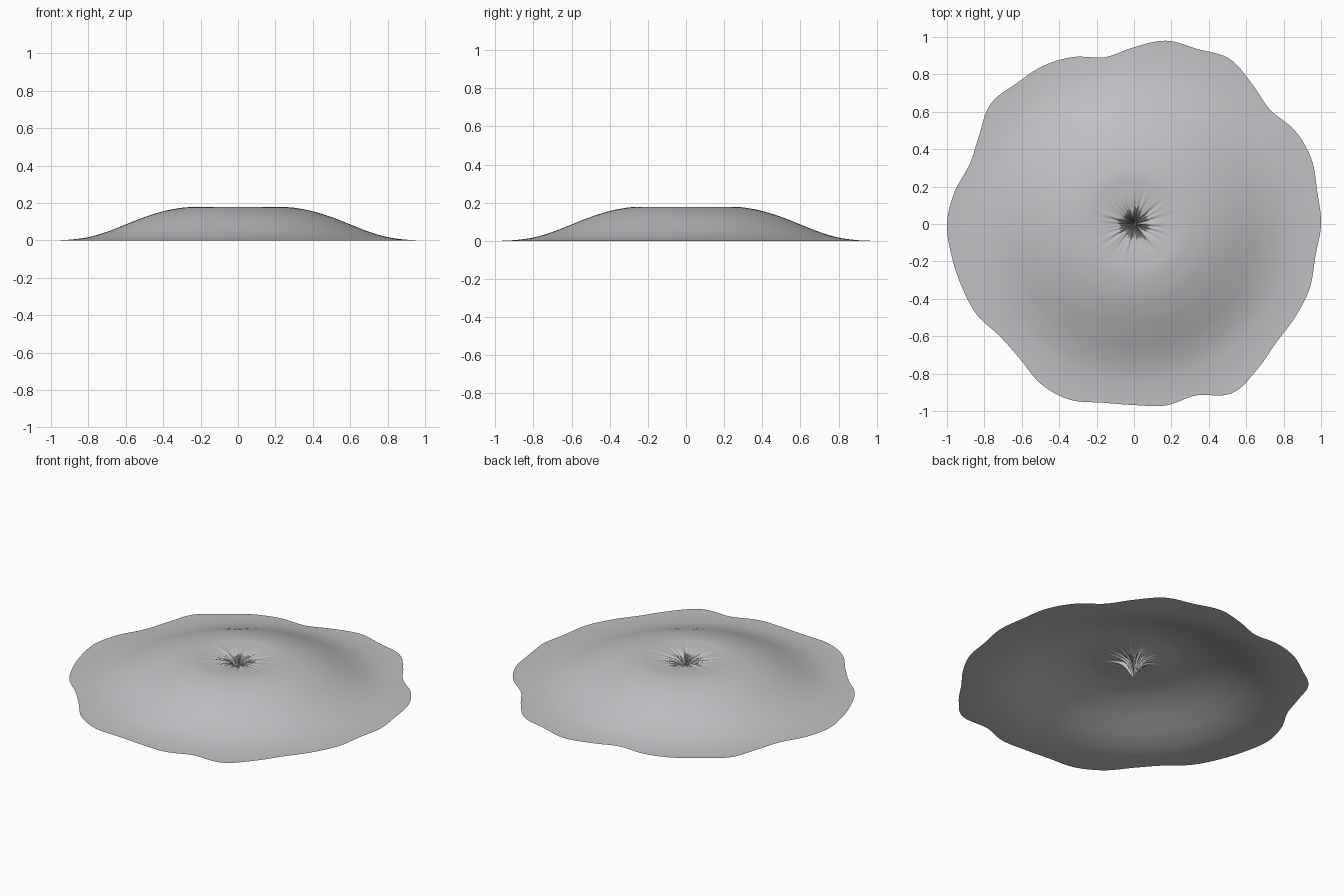
import bpy, bmesh, math, random

old_cube = bpy.data.objects.get("Cube")
if old_cube:
    bpy.data.objects.remove(old_cube, do_unlink=True)

random.seed(4)
SEGMENTS = 288
RINGS = 110

# Wavy outline radius, in hundredths, every ten degrees from +x
OUTLINE = [100, 99.5, 101, 99.5, 95, 98, 102, 99.5, 99.5, 94.5, 90.5, 95,
           97.5, 98, 100, 95.5, 93.5, 97.5, 100, 99, 98, 97, 93.5, 94.5,
           99, 100, 97, 96.8, 98.5, 97.5, 104.5, 102, 99, 99.5, 100, 98.5]

# Mound profile (radius, height), from the pinched centre to the flat brim
PROFILE = [(0, .05), (.03, .125), (.06, .154), (.1, .166), (.15, .173),
           (.2, .176), (.26, .178), (.32, .172), (.4, .156), (.5, .125),
           (.6, .086), (.7, .047), (.8, .019), (.9, .006), (1, 0), (1.1, 0)]

# Overlapping waves that wrinkle the pinched centre
WAVES = [(n, random.uniform(0, math.tau)) for n in (3, 7, 11, 16, 23, 31)]


def spline(a, b, c, d, t):
    """Catmull-Rom blend between b and c."""
    return b + t / 2 * (c - a + t * (2*a - 5*b + 4*c - d + t * (3*(b - c) + d - a)))


def edge_radius(angle):
    pos = angle / math.tau * len(OUTLINE)
    i = int(pos)
    pts = [OUTLINE[(i + k) % len(OUTLINE)] for k in (-1, 0, 1, 2)]
    return spline(*pts, pos - i) / 100


def profile_height(r):
    i = max(k for k, p in enumerate(PROFILE[:-1]) if p[0] <= r)

    def slope(k):
        lo, hi = PROFILE[max(k - 1, 0)], PROFILE[min(k + 1, len(PROFILE) - 1)]
        return (hi[1] - lo[1]) / (hi[0] - lo[0])
    (r0, z0), (r1, z1) = PROFILE[i], PROFILE[i + 1]
    w = r1 - r0
    t = (r - r0) / w
    s = t * t * (3 - 2 * t)
    return (z0 + (z1 - z0) * s + w * t * (1 - t) *
            ((1 - t) * slope(i) - t * slope(i + 1)))


def height(r, angle):
    # Creases stretch or shrink the pinch, fading out before the crest
    wrinkle = sum(math.sin(n * angle + p) for n, p in WAVES) / len(WAVES)
    fade = max(0, 1 - r / .27) ** 1.5
    return max(0, profile_height(r * (1 + .9 * wrinkle * fade)))


# Sheet: rings packed closely around the pinched centre
bm = bmesh.new()
centre = bm.verts.new((0, 0, height(0, 0)))
rings = []
for j in range(1, RINGS + 1):
    u = (j / RINGS) ** 1.6
    ring = []
    for k in range(SEGMENTS):
        a = math.tau * k / SEGMENTS
        edge = edge_radius(a)
        r = u * (1 + (edge - 1) * u * u)
        z = height(r, a) * (1 - u ** 12)
        ring.append(bm.verts.new((r * math.cos(a), r * math.sin(a), z)))
    rings.append(ring)
for k in range(SEGMENTS):
    n = (k + 1) % SEGMENTS
    bm.faces.new((centre, rings[0][k], rings[0][n]))
    for inner, outer in zip(rings, rings[1:]):
        bm.faces.new((inner[k], outer[k], outer[n], inner[n]))
for face in bm.faces:
    face.smooth = True
mesh = bpy.data.meshes.new("pinched_sheet")
bm.to_mesh(mesh)
bm.free()
sheet = bpy.data.objects.new("pinched_sheet", mesh)
bpy.context.collection.objects.link(sheet)

# Single pale grey finish
grey = bpy.data.materials.new("pale_grey")
grey.use_nodes = True
colour = (.55, .53, .56, 1)
grey.diffuse_color = colour
grey.node_tree.nodes["Principled BSDF"].inputs["Base Color"].default_value = colour
mesh.materials.append(grey)
